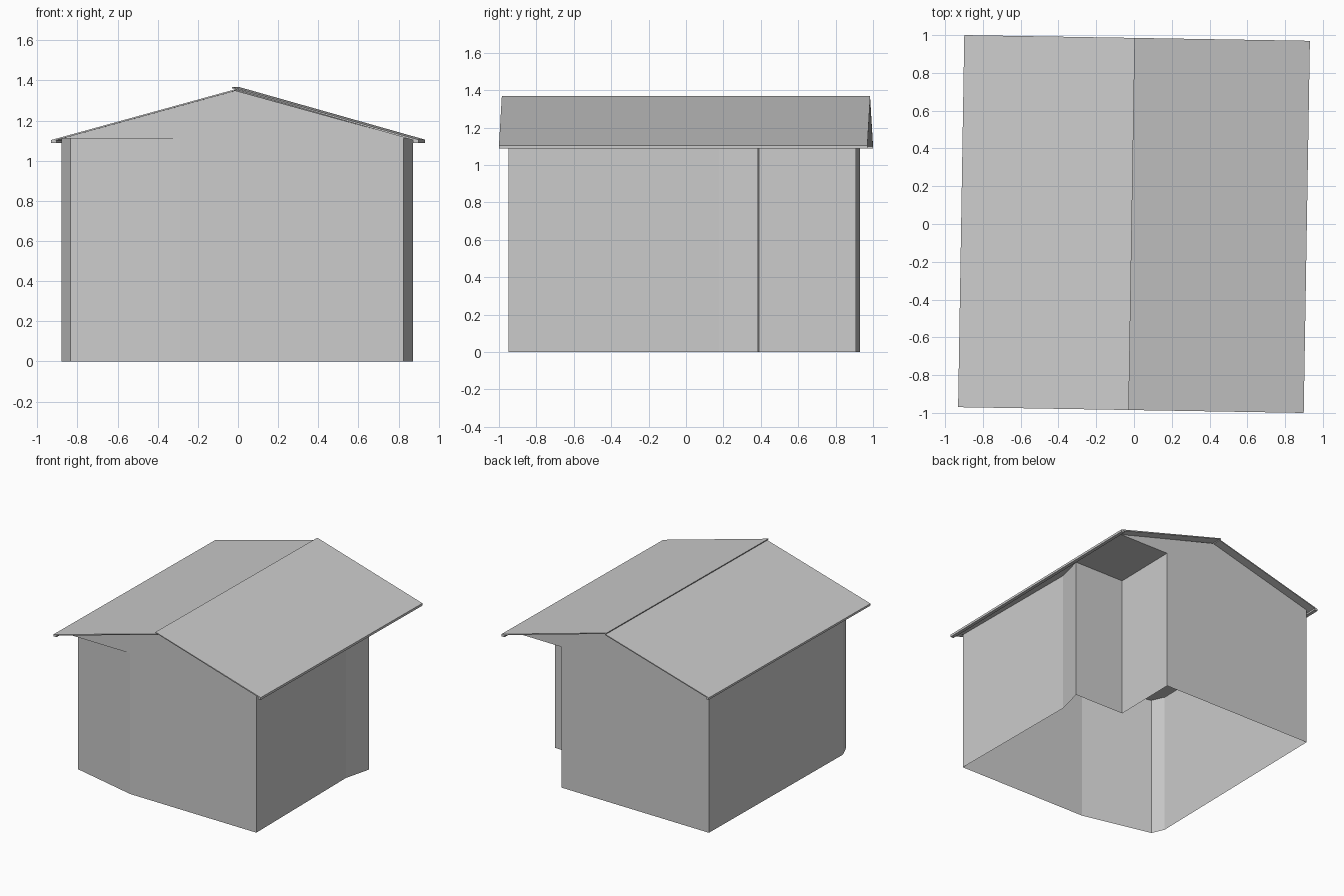
import bpy
import bmesh
from math import radians
from mathutils import Matrix

default = bpy.data.objects.get("Cube")
if default:
    bpy.data.objects.remove(default, do_unlink=True)

grey = bpy.data.materials.new("light_grey")
grey.use_nodes = True
colour = (0.6, 0.6, 0.6, 1)
grey.diffuse_color = colour
grey.node_tree.nodes["Principled BSDF"].inputs["Base Color"].default_value = colour

TURN = Matrix.Rotation(radians(-0.95), 4, "Z")  # the whole shed sits slightly askew
WALL_TOP = 1.11


def extrude(name, outline, vector, caps=True, recalc=True):
    """Sweep a closed outline along a vector, with or without end caps."""
    bm = bmesh.new()
    a = [bm.verts.new(p) for p in outline]
    b = [bm.verts.new([c + d for c, d in zip(p, vector)]) for p in outline]
    for i in range(len(a)):
        j = (i + 1) % len(a)
        bm.faces.new((a[i], a[j], b[j], b[i]))
    if caps:
        bm.faces.new(a[::-1])
        bm.faces.new(b)
    if recalc:
        bmesh.ops.recalc_face_normals(bm, faces=bm.faces)
    bm.transform(TURN)
    mesh = bpy.data.meshes.new(name)
    bm.to_mesh(mesh)
    bm.free()
    mesh.materials.append(grey)
    obj = bpy.data.objects.new(name, mesh)
    bpy.context.collection.objects.link(obj)
    return obj


def along_y(name, profile, y0, y1):
    return extrude(name, [(x, y0, z) for x, z in profile], (0, y1 - y0, 0))


# Walls: open-bottomed shell with an angled front corner and a porch notch at the back
plan = [(0.84, -0.935), (0.815, 0.19), (0.865, 0.40), (0.435, 0.40), (0.435, 0.917),
        (-0.867, 0.917), (-0.867, -0.715), (-0.822, -0.814), (-0.275, -0.935)]
extrude("walls", [(x, y, 0) for x, y in plan], (0, 0, WALL_TOP), caps=False, recalc=False)

# Gable block: closes the roof space and forms the flat porch ceiling
along_y("gable_block", [(-0.867, WALL_TOP), (0.867, WALL_TOP), (0, 1.35)], -0.935, 0.917)

# Roof sheets: the left-hand sheet laps slightly over the ridge
along_y("right_roof_sheet", [(0, 1.355), (-0.915, 1.103), (-0.915, 1.095), (0, 1.347)],
        -0.985, 0.985)
along_y("left_roof_sheet", [(-0.014, 1.368), (0.915, 1.105), (0.915, 1.095), (-0.014, 1.361)],
        -0.985, 0.985)

# Eave trims along both low edges
for name, side in (("right_eave_trim", -1), ("left_eave_trim", 1)):
    along_y(name, [(side * 0.889, 1.087), (side * 0.915, 1.087),
                   (side * 0.915, 1.1), (side * 0.889, 1.1)], -0.985, 0.985)
